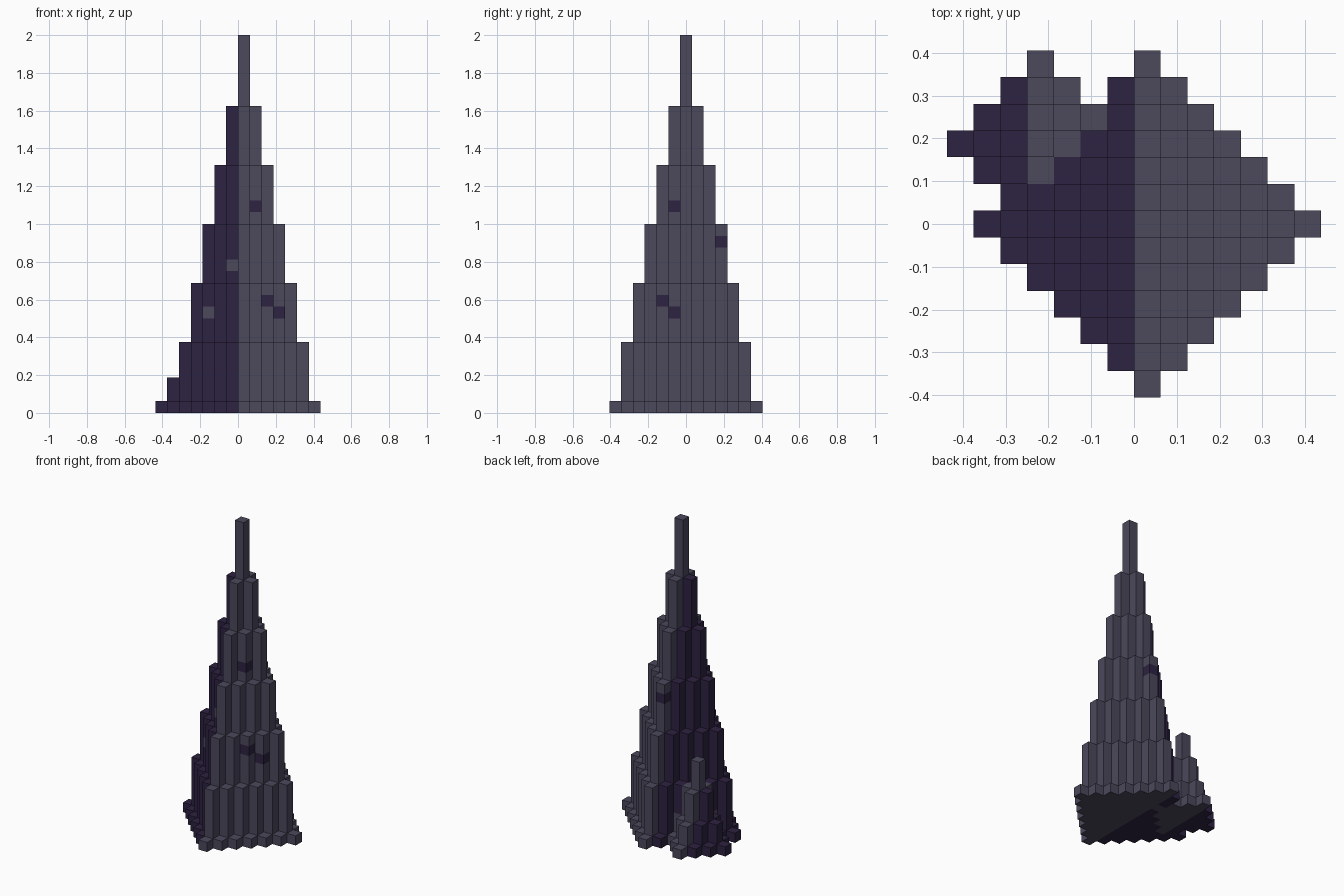
import bpy
import bmesh
from mathutils import Vector

if "Cube" in bpy.data.objects:
    bpy.data.objects.remove(bpy.data.objects["Cube"])

V = 1 / 16  # voxel size


def material(name, rgb):
    m = bpy.data.materials.new(name)
    m.diffuse_color = (*rgb, 1)
    m.use_nodes = True
    m.node_tree.nodes["Principled BSDF"].inputs["Base Color"].default_value = m.diffuse_color
    return m


MATS = [material("slate_grey", (0.072, 0.065, 0.107)),
        material("dark_purple", (0.027, 0.016, 0.054))]
GREY, PURPLE = 0, 1
grid = {}  # (x, y, z) -> (part, colour)


def spire(part, cx, cy, radius, height):
    """Stepped diamond spire, grey on its right half and purple on its left."""
    for dx in range(-radius, radius + 1):
        for dy in range(-radius, radius + 1):
            left = radius - abs(dx) - abs(dy)
            if left < 0:
                continue
            for z in range(1 + (height - 1) * left // radius):
                grid[cx + dx, cy + dy, z] = (part, PURPLE if dx < 0 else GREY)


spire("tall_spire", 0, 0, 6, 32)
spire("small_spire", -4, 3, 3, 9)

# Odd-coloured blocks scattered over the tall spire
for cell in [(1, -1, 17), (2, -2, 9), (3, -1, 8), (0, 3, 14), (-3, -1, 8), (-1, -2, 12)]:
    part, colour = grid[cell]
    grid[cell] = (part, 1 - colour)

SIDES = [Vector(s) for s in ((1, 0, 0), (-1, 0, 0), (0, 1, 0), (0, -1, 0), (0, 0, 1), (0, 0, -1))]


def build(part):
    """Mesh of the exposed block faces belonging to one part."""
    bm = bmesh.new()
    for cell, (owner, colour) in grid.items():
        if owner != part:
            continue
        c = Vector(cell) + Vector((0.5, 0, 0.5))
        for n in SIDES:
            if tuple(int(a + b) for a, b in zip(cell, n)) in grid:
                continue
            u = Vector((n.y, n.z, n.x))
            w = n.cross(u)
            corners = [c + (n + i * u + j * w) / 2 for i, j in ((-1, -1), (1, -1), (1, 1), (-1, 1))]
            face = bm.faces.new([bm.verts.new(p * V) for p in corners])
            face.material_index = colour
    bmesh.ops.remove_doubles(bm, verts=bm.verts, dist=0.001)
    mesh = bpy.data.meshes.new(part)
    bm.to_mesh(mesh)
    bm.free()
    for m in MATS:
        mesh.materials.append(m)
    bpy.context.collection.objects.link(bpy.data.objects.new(part, mesh))


build("tall_spire")
build("small_spire")
